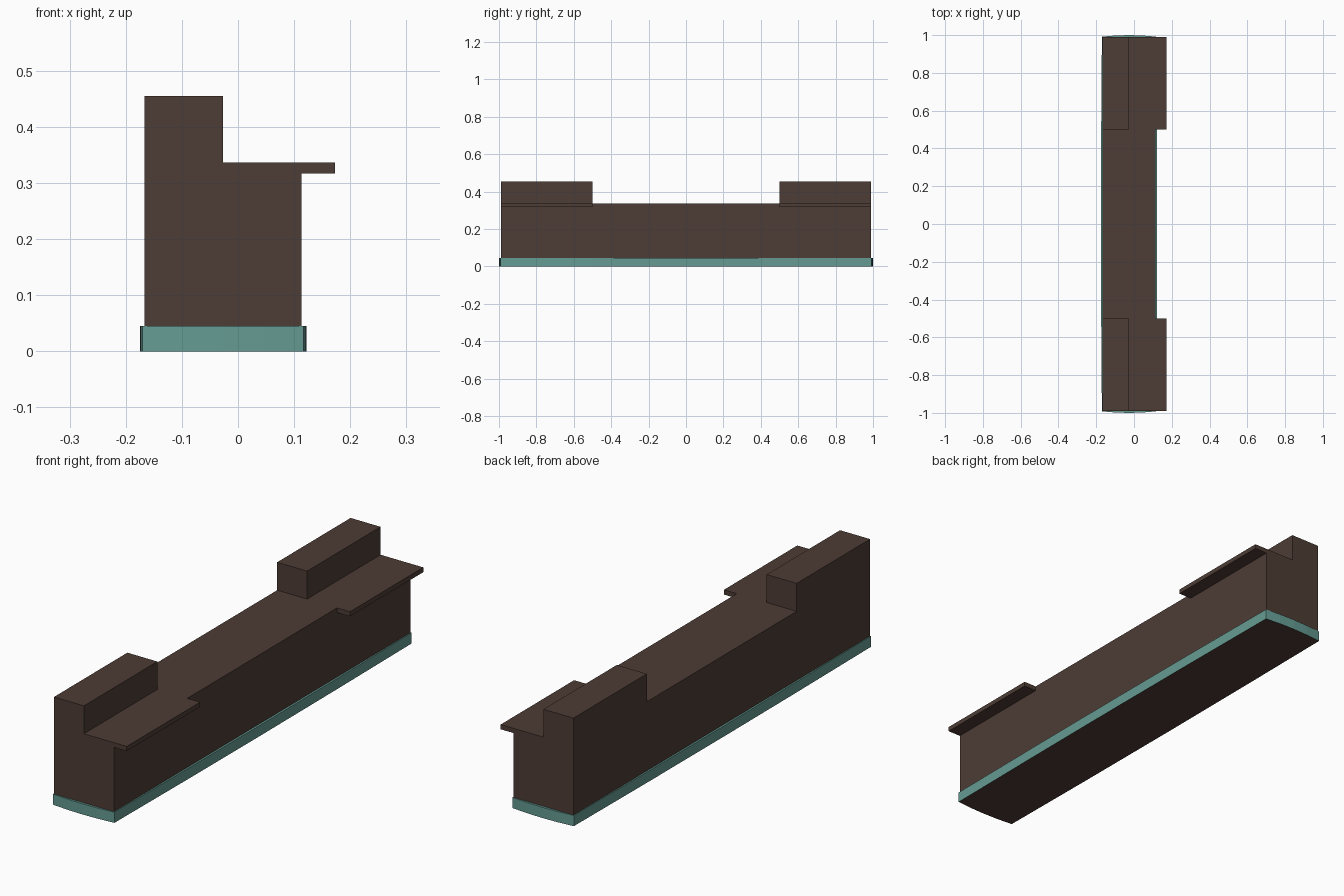
import bpy, bmesh
from itertools import product
from mathutils import Vector

if "Cube" in bpy.data.objects:
    bpy.data.objects.remove(bpy.data.objects["Cube"])


def material(name, rgb):
    m = bpy.data.materials.new(name)
    m.diffuse_color = (*rgb, 1)
    m.use_nodes = True
    m.node_tree.nodes["Principled BSDF"].inputs["Base Color"].default_value = m.diffuse_color
    return m


def finish(bm, name, mats):
    bmesh.ops.recalc_face_normals(bm, faces=bm.faces)
    me = bpy.data.meshes.new(name)
    bm.to_mesh(me)
    bm.free()
    for m in mats:
        me.materials.append(m)
    ob = bpy.data.objects.new(name, me)
    bpy.context.collection.objects.link(ob)
    return ob


brown = material("dark_brown", (0.075, 0.045, 0.035))
teal = material("teal", (0.13, 0.33, 0.29))

# Counter body: solid cells of a small grid, with only the outer faces kept
grid = ([-0.167, -0.027, 0.113, 0.173],
        [-0.99, -0.5, 0.5, 0.99],
        [0.02, 0.317, 0.337, 0.455])


def solid(c):
    x, y, z = c
    if not all(0 <= v <= 2 for v in c):
        return False
    if x == 2:                       # overhanging ledges at both ends
        return z == 1 and y != 1
    if z == 2:                       # raised blocks at both ends
        return x == 0 and y != 1
    return True


bm = bmesh.new()
verts = {}


def corner(i):
    if i not in verts:
        verts[i] = bm.verts.new([grid[a][i[a]] for a in range(3)])
    return verts[i]


for cell in product(range(3), repeat=3):
    if not solid(cell):
        continue
    for axis, side in product(range(3), (0, 1)):
        near = list(cell)
        near[axis] += 2 * side - 1
        if solid(near):
            continue
        u, v = (axis + 1) % 3, (axis + 2) % 3
        loop = []
        for du, dv in ((0, 0), (1, 0), (1, 1), (0, 1)):
            p = list(cell)
            p[axis] += side
            p[u] += du
            p[v] += dv
            loop.append(corner(tuple(p)))
        bm.faces.new(loop)
bmesh.ops.dissolve_limit(bm, angle_limit=0.01, verts=bm.verts, edges=bm.edges)
finish(bm, "counter_body", [brown])

# Base skirt: slightly bowed outline, brown underside
cx, hx, hy, height, seg = -0.0265, 0.1435, 0.992, 0.045, 4
corners = [Vector(p) for p in ((-hx, -hy), (hx, -hy), (hx, hy), (-hx, hy))]
bows = [0.008, 0.005, 0.008, 0.005]
outline = []
for k in range(4):
    a, b = corners[k], corners[(k + 1) % 4]
    out = Vector((b.y - a.y, a.x - b.x)).normalized()
    for s in range(seg):
        t = s / seg
        outline.append(a.lerp(b, t) + out * bows[k] * 4 * t * (1 - t))

bm = bmesh.new()
base = bm.faces.new([bm.verts.new((p.x + cx, p.y, 0)) for p in outline])
base.material_index = 1
low = list(base.verts)
high = [bm.verts.new((v.co.x, v.co.y, height)) for v in low]
bm.faces.new(high)
for i in range(len(low)):
    j = (i + 1) % len(low)
    bm.faces.new((low[i], low[j], high[j], high[i]))
finish(bm, "base_skirt", [teal, brown])
